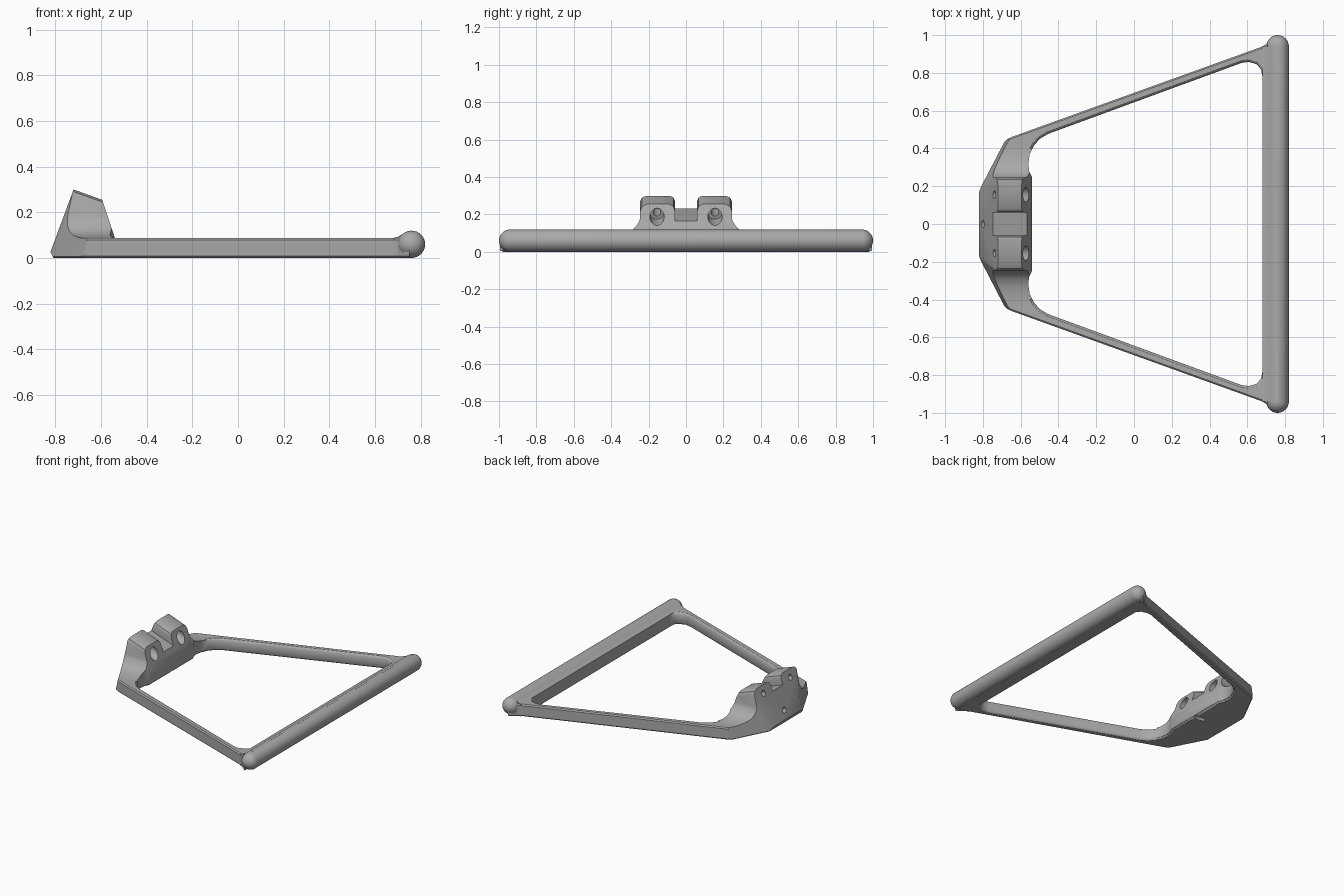
import bpy, bmesh, math
from mathutils import Vector, Matrix

if "Cube" in bpy.data.objects:
    bpy.data.objects.remove(bpy.data.objects["Cube"])

grey = bpy.data.materials.new("plain_grey")
grey.diffuse_color = (0.4, 0.4, 0.4, 1)
grey.use_nodes = True
grey.node_tree.nodes["Principled BSDF"].inputs["Base Color"].default_value = grey.diffuse_color


def to_object(name, bm):
    bmesh.ops.recalc_face_normals(bm, faces=bm.faces)
    me = bpy.data.meshes.new(name)
    bm.to_mesh(me)
    bm.free()
    me.materials.append(grey)
    ob = bpy.data.objects.new(name, me)
    bpy.context.collection.objects.link(ob)
    return ob


def loft(name, rings):
    """Solid through a list of closed rings with equal point counts."""
    bm = bmesh.new()
    vs = [[bm.verts.new(p) for p in r] for r in rings]
    n = len(vs[0])
    for a, b in zip(vs, vs[1:]):
        for i in range(n):
            j = (i + 1) % n
            bm.faces.new((a[i], a[j], b[j], b[i]))
    bm.faces.new(vs[0])
    bm.faces.new(vs[-1])
    return to_object(name, bm)


def boolean(ob, tool, op):
    """Apply a boolean and discard the tool."""
    m = ob.modifiers.new("bool", 'BOOLEAN')
    m.operation, m.solver, m.object = op, 'EXACT', tool
    bpy.context.view_layer.objects.active = ob
    bpy.ops.object.modifier_apply(modifier=m.name)
    bpy.data.objects.remove(tool)


def cut_half(ob, point, normal):
    """Remove everything beyond a plane."""
    n = Vector(normal).normalized()
    bm = bmesh.new()
    rot = n.to_track_quat('Z', 'Y').to_matrix().to_4x4()
    bmesh.ops.create_cube(bm, size=4, matrix=Matrix.Translation(Vector(point) + 2 * n) @ rot)
    boolean(ob, to_object("cutter", bm), 'DIFFERENCE')


def drill(ob, start, end, radius):
    a, b = Vector(start), Vector(end)
    bm = bmesh.new()
    rot = (b - a).to_track_quat('Z', 'Y').to_matrix().to_4x4()
    bmesh.ops.create_cone(bm, cap_ends=True, segments=24, radius1=radius, radius2=radius,
                          depth=(b - a).length, matrix=Matrix.Translation((a + b) / 2) @ rot)
    boolean(ob, to_object("drill", bm), 'DIFFERENCE')


def mirrored(half):
    """Close a half outline across its second coordinate."""
    return half + [(x, -y) for x, y in reversed(half)]


def offset(pts, d):
    """Grow a closed outline outward by d."""
    area = sum(p[0] * q[1] - q[0] * p[1] for p, q in zip(pts, pts[1:] + pts[:1]))
    s = 1 if area > 0 else -1
    out = []
    for i, p in enumerate(pts):
        p = Vector(p)
        e1 = (p - Vector(pts[i - 1])).normalized()
        e2 = (Vector(pts[(i + 1) % len(pts)]) - p).normalized()
        n1, n2 = Vector((e1.y, -e1.x)) * s, Vector((e2.y, -e2.x)) * s
        out.append(p + (n1 + n2) * d / (1 + n1.dot(n2)))
    return out


def plan_solid(name, pts, levels):
    return loft(name, [[(x, y, z) for x, y in offset(pts, d)] for z, d in levels])


H = 0.088  # frame height
outer = mirrored([(-0.83, 0.16), (-0.69, 0.43), (-0.675, 0.447), (-0.65, 0.46),
                  (0.675, 0.938), (0.70, 0.953), (0.75, 0.995)])
inner = mirrored([(-0.54, 0.25), (-0.555, 0.28), (-0.56, 0.32), (-0.552, 0.37),
                  (-0.53, 0.415), (-0.50, 0.45), (-0.455, 0.477), (0.57, 0.853),
                  (0.61, 0.858), (0.65, 0.845), (0.672, 0.82), (0.68, 0.78)])

# Flat frame with softened rims and an open middle
frame = plan_solid("frame", outer, [(0, -0.008), (0.008, 0), (H - 0.008, 0), (H, -0.008)])
boolean(frame, plan_solid("opening", inner, [(-0.01, 0.02), (0.0, 0.012), (0.004, 0.006),
        (0.014, 0), (H - 0.014, 0), (H - 0.004, 0.006), (H, 0.012), (H + 0.01, 0.02)]),
        'DIFFERENCE')

# Hub: two sloping lobes with a slot between and flared feet
half = [(0.06, 0.222), (0.06, 0.27), (0.068, 0.29), (0.088, 0.30), (0.21, 0.30),
        (0.235, 0.29), (0.245, 0.268), (0.245, 0.18), (0.252, 0.16), (0.268, 0.135),
        (0.29, 0.115), (0.33, 0.099), (0.37, 0.091), (0.40, H), (0.40, 0.01)]
section = half + [(-y, z) for y, z in reversed(half)]
hub = loft("hub", [[(x, y, z - 0.36 * (x + 0.72) * (z > 0.2)) for y, z in section]
                   for x in (-0.9, -0.5)])
cut_half(hub, (-0.54, 0, 0.09), (0.165, 0, 0.055))
boolean(hub, plan_solid("opening", inner, [(-0.1, 0), (0.5, 0)]), 'DIFFERENCE')
boolean(frame, hub, 'UNION')

# Slanted back and corner facets
cut_half(frame, (-0.82, 0, 0.03), (-0.27, 0, 0.1))
cut_half(frame, (-0.808, 0, 0), (-0.8, 0, -0.4))
for s in (1, -1):
    cut_half(frame, (-0.82, s * 0.18, 0), (-0.0729, s * 0.0378, 0.0159))

# Screw holes: two through the lobes with wide front pockets, one low in the middle
for y in (-0.155, 0.155):
    drill(frame, (-0.85, y, 0.29), (-0.45, y, 0.142), 0.02)
    drill(frame, (-0.635, y, 0.2105), (-0.45, y, 0.142), 0.038)
drill(frame, (-0.9, 0, 0.122), (-0.45, 0, -0.0445), 0.02)

# Thick rounded end bar with a blended inner side
blend = [(0.68, 0), (0.76, 0), (0.76, 0.12), (0.745, 0.118), (0.73, 0.112),
         (0.715, 0.102), (0.70, 0.093), (0.68, H)]
boolean(frame, loft("bar_blend", [[(x, y, z) for x, z in blend] for y in (-0.94, 0.94)]),
        'UNION')
bm = bmesh.new()
bmesh.ops.create_uvsphere(bm, u_segments=32, v_segments=15, radius=0.06,
                          matrix=Matrix.Rotation(math.pi / 2, 4, 'X'))
for v in bm.verts:
    v.co += Vector((0.76, math.copysign(0.94, v.co.y), 0.06))
boolean(frame, to_object("end_bar", bm), 'UNION')

bpy.ops.object.select_all(action='DESELECT')
frame.select_set(True)
bpy.context.view_layer.objects.active = frame
bpy.ops.object.shade_smooth_by_angle(angle=math.radians(32))
